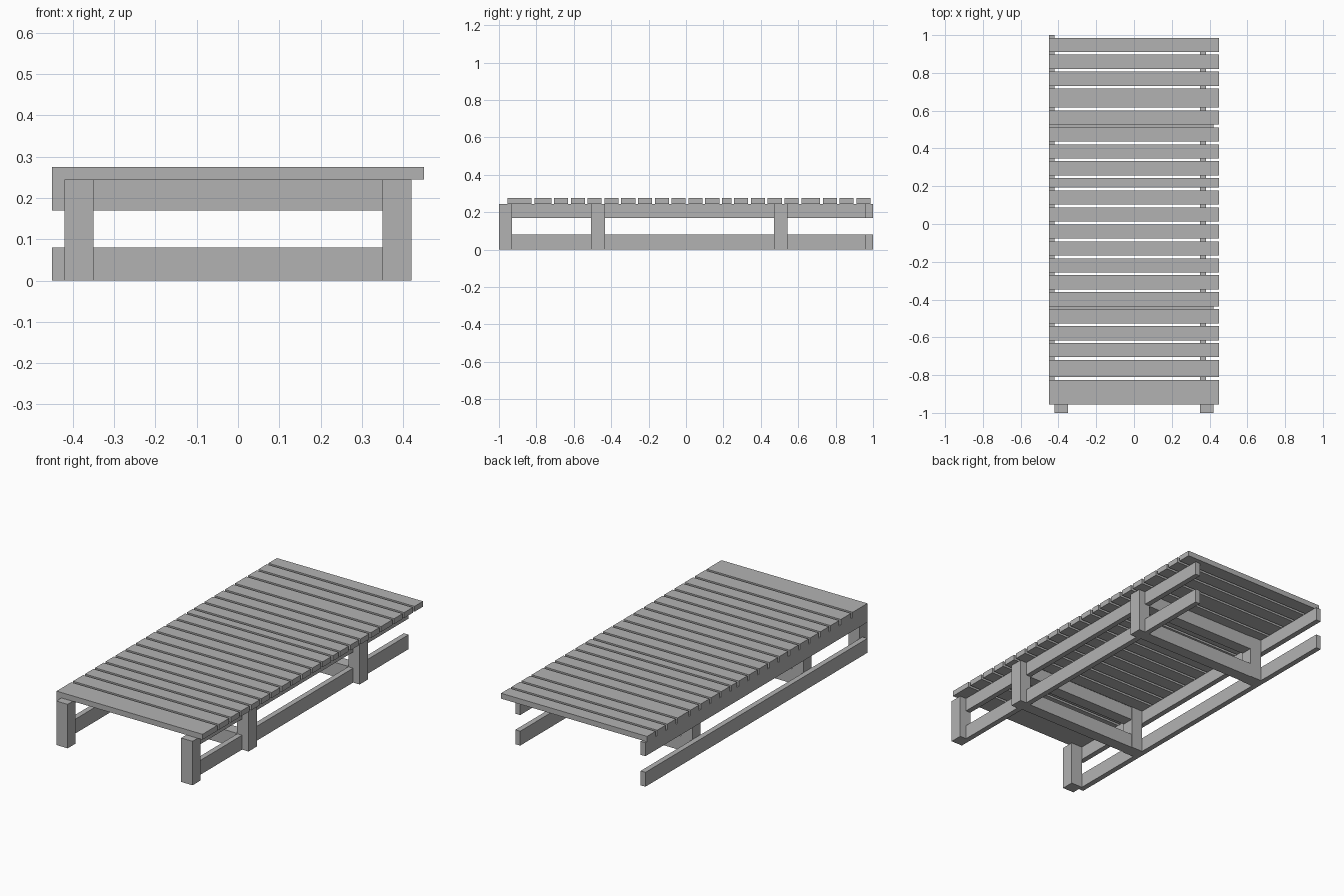
import bpy

default = bpy.data.objects.get("Cube")
if default:
    bpy.data.objects.remove(default, do_unlink=True)

grey = bpy.data.materials.new("plain_grey")
grey.use_nodes = True
colour = (0.45, 0.45, 0.45, 1)
grey.diffuse_color = colour
grey.node_tree.nodes["Principled BSDF"].inputs["Base Color"].default_value = colour


def board(name, xs, ys, zs):
    """Square-edged plank spanning the given ranges."""
    bpy.ops.mesh.primitive_cube_add(size=1)
    ob = bpy.context.object
    ob.name = name
    spans = (xs, ys, zs)
    for v in ob.data.vertices:
        v.co = [lo + (c + 0.5) * (hi - lo) for c, (lo, hi) in zip(v.co, spans)]
    ob.data.materials.append(grey)
    return ob


DECK = 0.245
LOW, HIGH = (0, 0.08), (0.17, DECK)
SIDES = {"left": (0.35, 0.42), "right": (-0.42, -0.35)}

# Legs: three pairs
for pos, ys in {"front": (-1, -0.93), "middle": (-0.507, -0.434),
                "back": (0.471, 0.544)}.items():
    for side, xs in SIDES.items():
        board(f"{pos}_{side}_leg", xs, ys, (0, DECK))

# Long rails and cross beams, at both heights
for level, zs in {"lower": LOW, "upper": HIGH}.items():
    board(f"{level}_left_rail", (0.35, 0.38), (-0.995, 0.96), zs)
    board(f"{level}_right_rail", (-0.45, -0.42), (-0.955, 1), zs)
    for pos, y in {"middle": -0.47, "back": 0.508}.items():
        board(f"{level}_{pos}_cross_beam", (-0.35, 0.35), (y - 0.033, y + 0.033), zs)

# Deck slats of mixed widths, laid front to back
widths = [0.13, 0.09] + [0.075] * 10 + [0.05] + [0.075] * 4 + [0.1] + [0.075] * 3
y = -0.955
for i, width in enumerate(widths):
    board(f"deck_slat_{i + 1}", (-0.45, 0.45), (y, y + width), (DECK, 0.275))
    y += width + 0.0148
